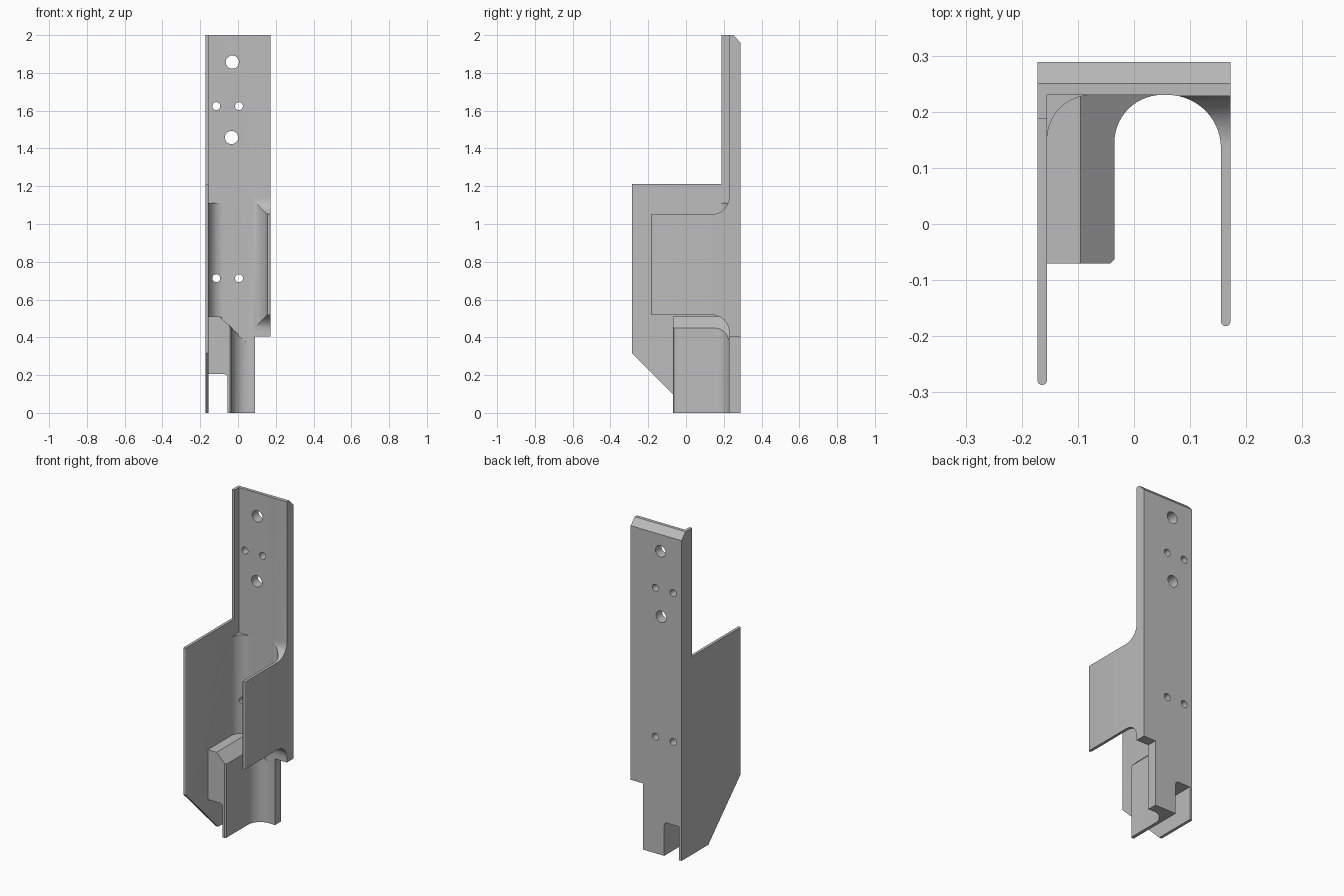
import bpy, bmesh
from math import cos, sin, radians

if "Cube" in bpy.data.objects:
    bpy.data.objects.remove(bpy.data.objects["Cube"])

grey = bpy.data.materials.new("light grey")
grey.use_nodes = True
grey.diffuse_color = (0.5, 0.5, 0.5, 1)
grey.node_tree.nodes["Principled BSDF"].inputs["Base Color"].default_value = (0.5, 0.5, 0.5, 1)

# Axis along which an outline is extruded -> placement of (u, v, depth)
PLACE = {"x": lambda u, v, d: (d, u, v),
         "y": lambda u, v, d: (u, d, v),
         "z": lambda u, v, d: (u, v, d)}


def arc(cx, cy, r, start, end, n=14):
    angles = [radians(start + (end - start) * i / n) for i in range(n + 1)]
    return [(cx + r * cos(a), cy + r * sin(a)) for a in angles]


def prism(name, outline, axis, lo, hi):
    bm = bmesh.new()
    rings = [[bm.verts.new(PLACE[axis](u, v, d)) for u, v in outline] for d in (lo, hi)]
    n = len(outline)
    bm.faces.new(rings[0])
    bm.faces.new(rings[1])
    for i in range(n):
        j = (i + 1) % n
        bm.faces.new((rings[0][i], rings[0][j], rings[1][j], rings[1][i]))
    bmesh.ops.recalc_face_normals(bm, faces=bm.faces)
    mesh = bpy.data.meshes.new(name)
    bm.to_mesh(mesh)
    bm.free()
    mesh.materials.append(grey)
    obj = bpy.data.objects.new(name, mesh)
    bpy.context.collection.objects.link(obj)
    return obj


def combine(target, tool, operation):
    mod = target.modifiers.new("cut", "BOOLEAN")
    mod.operation, mod.object, mod.solver = operation, tool, "EXACT"
    bpy.context.view_layer.update()
    deps = bpy.context.evaluated_depsgraph_get()
    mesh = bpy.data.meshes.new_from_object(target.evaluated_get(deps))
    target.modifiers.clear()
    target.data = mesh
    bpy.data.objects.remove(tool)
    return target


def box(name, x0, x1, z0, z1):
    return prism(name, [(x0, z0), (x1, z0), (x1, z1), (x0, z1)], "y", -1, 1)


W, BACK, FLOOR = 0.172, 0.289, 0.23   # half width, rear face, channel floor
IN = 0.155                            # inner face of the side walls
top_slope = [(0.25, 2), (BACK, 1.96)]

# Back plate with the short side wall, blended by a large fillet
plate_section = ([(-W, BACK), (-W, FLOOR)] + arc(0.06, FLOOR - 0.095, 0.095, 90, 0)
                 + arc(0.1635, -0.1735, 0.0085, 180, 360, 8) + [(W, BACK)])
body = prism("bracket", plate_section, "z", -0.1, 2.1)
side = ([(BACK, 0), (0.228, 0)] + arc(0.138, 0.428, 0.09, 0, 90)
        + [(-0.4, 0.518), (-0.4, 1.052)] + arc(0.138, 1.142, 0.09, 270, 360)
        + [(0.228, 2)] + top_slope)
combine(body, prism("side_outline", side, "x", -1, 1), "INTERSECT")
combine(body, box("corner_cut", 0.09, 0.5, -0.5, 0.405), "DIFFERENCE")

# Inner block with sloped top and fillet towards the channel
block_section = ([(-0.165, 0.26), (-0.165, -0.07), (-0.042, -0.07), (-0.035, -0.063)]
                 + arc(0.05, FLOOR - 0.085, 0.085, 180, 90) + [(0.05, 0.26)])
block = prism("inner_block", block_section, "z", -0.1, 1)
front = [(-0.3, 0), (0.09, 0), (0.09, 0.325), (-0.095, 0.51), (-0.3, 0.51)]
combine(block, prism("block_outline", front, "y", -1, 1), "INTERSECT")
combine(body, block, "UNION")

# Fillet between back plate and tall side wall
fillet = [(-0.165, 0.26), (-0.165, 0.15)] + arc(-0.075, 0.15, 0.08, 180, 90) + [(-0.075, 0.26)]
combine(body, prism("wall_fillet", fillet, "z", 0.45, 1.112), "UNION")

# Open slot at the foot, with rounded upper corner
slot = [(-0.3, -0.2), (-0.055, -0.2)] + arc(-0.075, 0.185, 0.02, 0, 90, 6) + [(-0.3, 0.205)]
combine(body, prism("foot_slot", slot, "y", -1, 1), "DIFFERENCE")

# Tall side wall with rounded front edge, sloped foot and upper lip
wall_section = [(-W, BACK)] + arc(-0.1635, -0.2785, 0.0085, 180, 360, 8) + [(-IN, BACK)]
wall = prism("tall_side_wall", wall_section, "z", -0.1, 2.1)
wall_side = [(BACK, 0), (0.03, 0), (-0.287, 0.317), (-0.4, 0.43), (-0.4, 1.212),
             (0.188, 1.212), (0.188, 2)] + top_slope
combine(wall, prism("wall_outline", wall_side, "x", -1, 1), "INTERSECT")
combine(body, wall, "UNION")

# Screw holes
for x, z, r in [(-0.03, 1.857, 0.035), (-0.034, 1.458, 0.035), (-0.115, 1.624, 0.021),
                (0.005, 1.624, 0.021), (-0.115, 0.713, 0.021), (0.005, 0.713, 0.021)]:
    combine(body, prism("hole", arc(x, z, r, 0, 345, 23), "y", 0.1, 0.5), "DIFFERENCE")

# Smooth curved faces, keep edges sharp
bpy.ops.object.select_all(action="DESELECT")
body.select_set(True)
bpy.context.view_layer.objects.active = body
bpy.ops.object.shade_smooth_by_angle(angle=radians(28))
